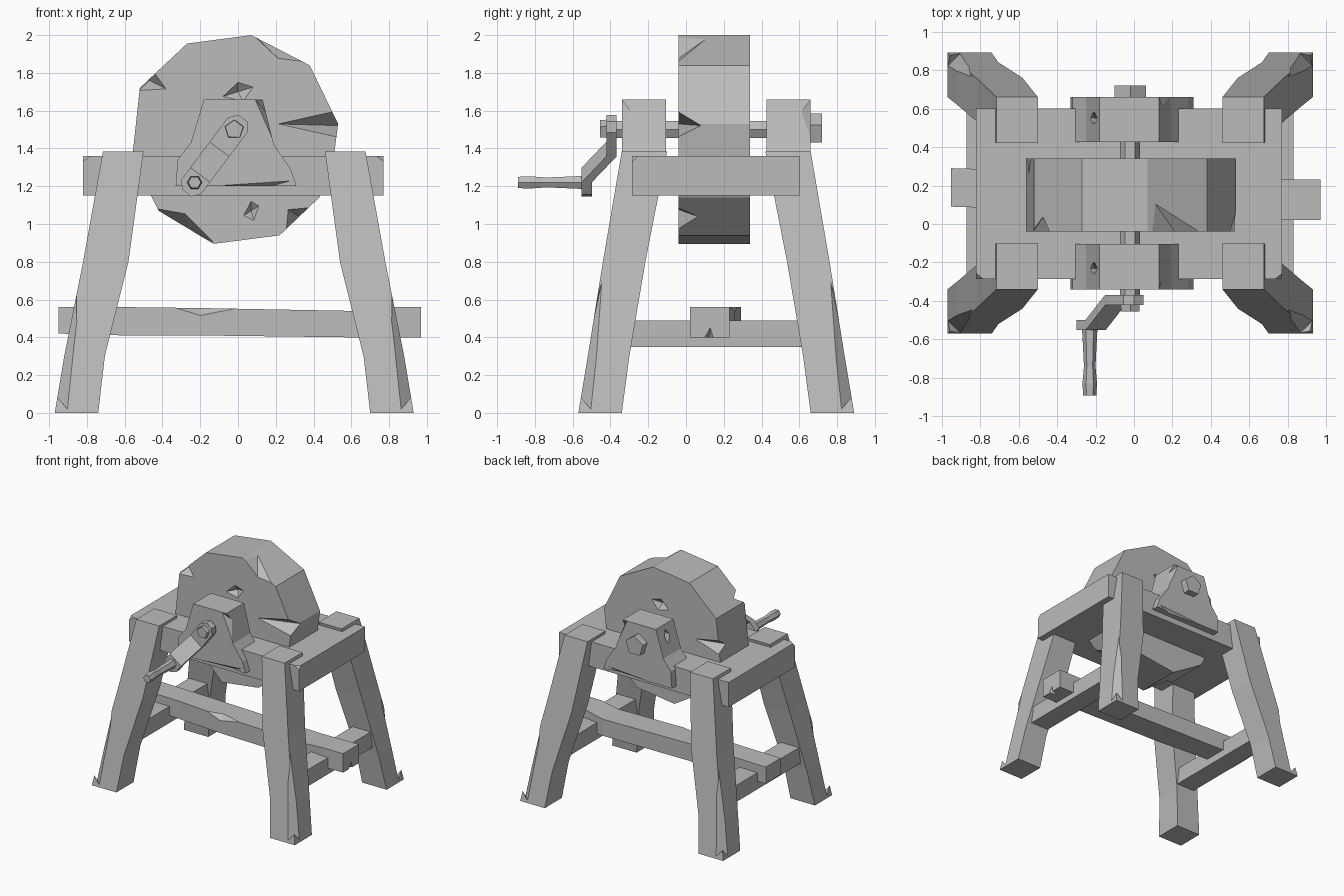
import bpy, bmesh
from math import cos, sin, tau

if "Cube" in bpy.data.objects:
    bpy.data.objects.remove(bpy.data.objects["Cube"], do_unlink=True)

grey = bpy.data.materials.new("plain grey")
grey.use_nodes = True
grey.diffuse_color = (0.5, 0.5, 0.5, 1)
grey.node_tree.nodes["Principled BSDF"].inputs["Base Color"].default_value = (0.5, 0.5, 0.5, 1)

CX, CY = -0.02, 0.16      # symmetry centre of the trestle


def add_object(name, bm):
    bmesh.ops.recalc_face_normals(bm, faces=bm.faces)
    mesh = bpy.data.meshes.new(name)
    bm.to_mesh(mesh)
    bm.free()
    mesh.materials.append(grey)
    obj = bpy.data.objects.new(name, mesh)
    bpy.context.collection.objects.link(obj)
    return obj


def loft(name, rings):
    """Skin a stack of equal-length rings and cap both ends."""
    bm = bmesh.new()
    loops = [[bm.verts.new(p) for p in ring] for ring in rings]
    n = len(loops[0])
    for a, b in zip(loops, loops[1:]):
        for i in range(n):
            j = (i + 1) % n
            bm.faces.new((a[i], a[j], b[j], b[i]))
    bm.faces.new(loops[0])
    bm.faces.new(loops[-1])
    return add_object(name, bm)


def rect(x0, x1, y0, y1, z):
    return [(x0, y0, z), (x1, y0, z), (x1, y1, z), (x0, y1, z)]


def cross(x, y0, y1, z0, z1):
    return [(x, y0, z0), (x, y1, z0), (x, y1, z1), (x, y0, z1)]


def prism(name, outline, y0, y1):
    return loft(name, [[(x, y, z) for x, z in outline] for y in (y0, y1)])


def rod(name, x, z, sides, stations, turn=0.0):
    """Polygonal bar along y; stations are (y, radius)."""
    return loft(name, [[(x + r * cos(tau * i / sides + turn), y,
                         z + r * sin(tau * i / sides + turn))
                        for i in range(sides)] for y, r in stations])


def chip(obj, points):
    """Knock a convex chip out of a part."""
    bm = bmesh.new()
    bmesh.ops.convex_hull(bm, input=[bm.verts.new(p) for p in points])
    cutter = add_object("chip_cutter", bm)
    cutter.hide_render = True
    mod = obj.modifiers.new("chip", 'BOOLEAN')
    mod.operation, mod.solver, mod.object = 'DIFFERENCE', 'EXACT', cutter
    bpy.context.view_layer.update()
    graph = bpy.context.evaluated_depsgraph_get()
    mesh = bpy.data.meshes.new_from_object(obj.evaluated_get(graph))
    obj.modifiers.clear()
    obj.data = mesh
    bpy.data.objects.remove(cutter, do_unlink=True)


def pit(obj, x, y, z, w, h):
    """Small diamond-shaped dent in a face that looks along y."""
    chip(obj, [(x - w, y, z - h / 2), (x + w, y, z + h / 2), (x, y, z + h),
               (x + w / 3, y, z - h), (x, y - 0.04, z), (x, y + 0.04, z)])


# Grindstone
stone = prism("grindstone", [
    (0.07, 2.0), (0.38, 1.84), (0.53, 1.53), (0.5, 1.3), (0.43, 1.14), (0.22, 0.94),
    (-0.13, 0.895), (-0.42, 1.07), (-0.56, 1.35), (-0.52, 1.72), (-0.27, 1.955)], -0.04, 0.34)
chip(stone, [(0.2, -0.045, 1.53), (0.56, -0.045, 1.61), (0.56, -0.045, 1.45), (0.56, 0.09, 1.52)])
chip(stone, [(-0.45, -0.05, 1.09), (-0.28, -0.05, 1.06), (-0.12, -0.05, 0.9),
             (-0.27, 0.1, 0.97), (-0.35, -0.05, 0.9)])
chip(stone, [(0.26, -0.05, 1.08), (0.38, -0.05, 1.09), (0.25, -0.05, 0.97),
             (0.34, 0.09, 1.03), (0.4, -0.05, 0.95)])
chip(stone, [(-0.37, -0.05, 1.71), (-0.53, -0.05, 1.7), (-0.45, -0.05, 1.82),
             (-0.47, 0.04, 1.76), (-0.6, -0.05, 1.8)])
chip(stone, [(0.07, -0.05, 2.01), (0.22, -0.05, 1.87), (0.38, -0.05, 1.85),
             (0.1, 0.12, 1.99), (0.3, -0.05, 1.99)])
chip(stone, [(-0.56, 0.35, 1.55), (-0.3, 0.35, 1.5), (-0.54, 0.35, 1.42),
             (-0.55, 0.25, 1.48), (-0.66, 0.35, 1.48)])
for y in (-0.04, 0.34):
    pit(stone, 0, y, 1.7, 0.08, 0.05)
pit(stone, 0.07, -0.04, 1.07, 0.04, 0.05)

# Table slab
table = loft("table", [rect(-0.82, 0.77, -0.285, 0.6, z) for z in (1.15, 1.36)])
for sx, x in ((-1, -0.82), (1, 0.77)):
    chip(table, [(x + sx * 0.02, -0.3, 1.3), (x - sx * 0.08, -0.3, 1.38),
                 (x + sx * 0.02, -0.22, 1.38), (x + sx * 0.04, -0.32, 1.4)])

# Splayed legs: (z, inner x, outer x, inner y, outer y) measured from the centre
leg_rings = [(0, 0.72, 0.95, 0.5, 0.73), (0.3, 0.685, 0.9, 0.46, 0.68),
             (0.8, 0.56, 0.8, 0.375, 0.6), (1.385, 0.48, 0.695, 0.26, 0.5)]
for sx, side in ((-1, "right"), (1, "left")):
    for sy, end in ((-1, "front"), (1, "back")):
        leg = loft(f"{end}_{side}_leg", [
            rect(CX + sx * a, CX + sx * b, CY + sy * c, CY + sy * d, z)
            for z, a, b, c, d in leg_rings])
        # worn outer edge above the foot
        chip(leg, [(CX + sx * 0.86, CY + sy * 0.75, 0.02), (CX + sx * 0.97, CY + sy * 0.64, 0.02),
                   (CX + sx * 0.82, CY + sy * 0.6, 0.72), (CX + sx * 1.0, CY + sy * 0.8, 0.3)])

# Bearing blocks
for sy, end in ((-1, "front"), (1, "back")):
    block = prism(f"{end}_bearing", [
        (-0.33, 1.2), (0.31, 1.2), (0.28, 1.29), (0.19, 1.42), (0.13, 1.66),
        (-0.18, 1.66), (-0.25, 1.43), (-0.32, 1.34)], CY + sy * 0.265, CY + sy * 0.5)
    y = CY + sy * 0.51
    chip(block, [(-0.13, y, 1.21), (0.32, y, 1.24), (0.32, y, 1.18), (-0.13, y, 1.18),
                 (0.1, CY + sy * 0.46, 1.18)])
    chip(block, [(0.08, y, 1.67), (0.2, y, 1.4), (0.16, CY + sy * 0.44, 1.58), (0.24, y, 1.67)])
    pit(block, -0.22, CY + sy * 0.39, 1.57, 0.06, 0.07)

# Side stretchers
for name, x0, x1 in (("right_stretcher", -0.87, -0.7), ("left_stretcher", 0.66, 0.83)):
    loft(name, [rect(x0, x1, -0.32, 0.65, 0.35),
                rect(x0, x1, -0.32, 0.65, 0.49)])

# Long stretcher resting on the side ones, slightly uneven
beam = loft("long_stretcher", [
    cross(-0.95, 0.09, 0.29, 0.42, 0.56), cross(-0.6, 0.08, 0.28, 0.41, 0.56),
    cross(-0.2, 0.05, 0.27, 0.41, 0.555), cross(0.6, 0.04, 0.26, 0.4, 0.54),
    cross(0.78, 0.02, 0.23, 0.4, 0.56), cross(0.97, 0.02, 0.23, 0.4, 0.56)])
chip(beam, [(-0.5, 0.03, 0.57), (-0.2, 0.0, 0.47), (0.15, 0.03, 0.57), (-0.2, 0.12, 0.58)])
chip(beam, [(0.98, 0.09, 0.39), (0.98, 0.15, 0.39), (0.98, 0.13, 0.46), (0.9, 0.12, 0.39)])

# Axle with its nuts
rod("axle", CX, 1.5, 6, [(-0.4, 0.052), (0.68, 0.052)])
rod("axle_end", CX, 1.5, 5, [(0.6, 0.085), (0.72, 0.085)], 0.3)
rod("crank_hub_nut", CX, 1.5, 5, [(-0.455, 0.05), (-0.38, 0.055)], 0.3)

# Cranked arm: (distance along arm, y, half width)
arm = []
for t, y, w in ((-0.075, -0.395, 0.03), (-0.03, -0.395, 0.065), (0.13, -0.395, 0.065),
                (0.3, -0.525, 0.065), (0.38, -0.525, 0.065), (0.42, -0.525, 0.03)):
    x, z = CX - 0.6 * t, 1.5 - 0.8 * t
    arm.append([(x + a * w * 0.8, y + b * 0.027, z - a * w * 0.6)
                for a, b in ((-1, -1), (1, -1), (1, 1), (-1, 1))])
loft("crank_arm", arm)

# Hand grip
rod("crank_grip", -0.23, 1.22, 6,
    [(-0.89, 0.034), (-0.83, 0.038), (-0.74, 0.03), (-0.62, 0.036), (-0.51, 0.042)])
